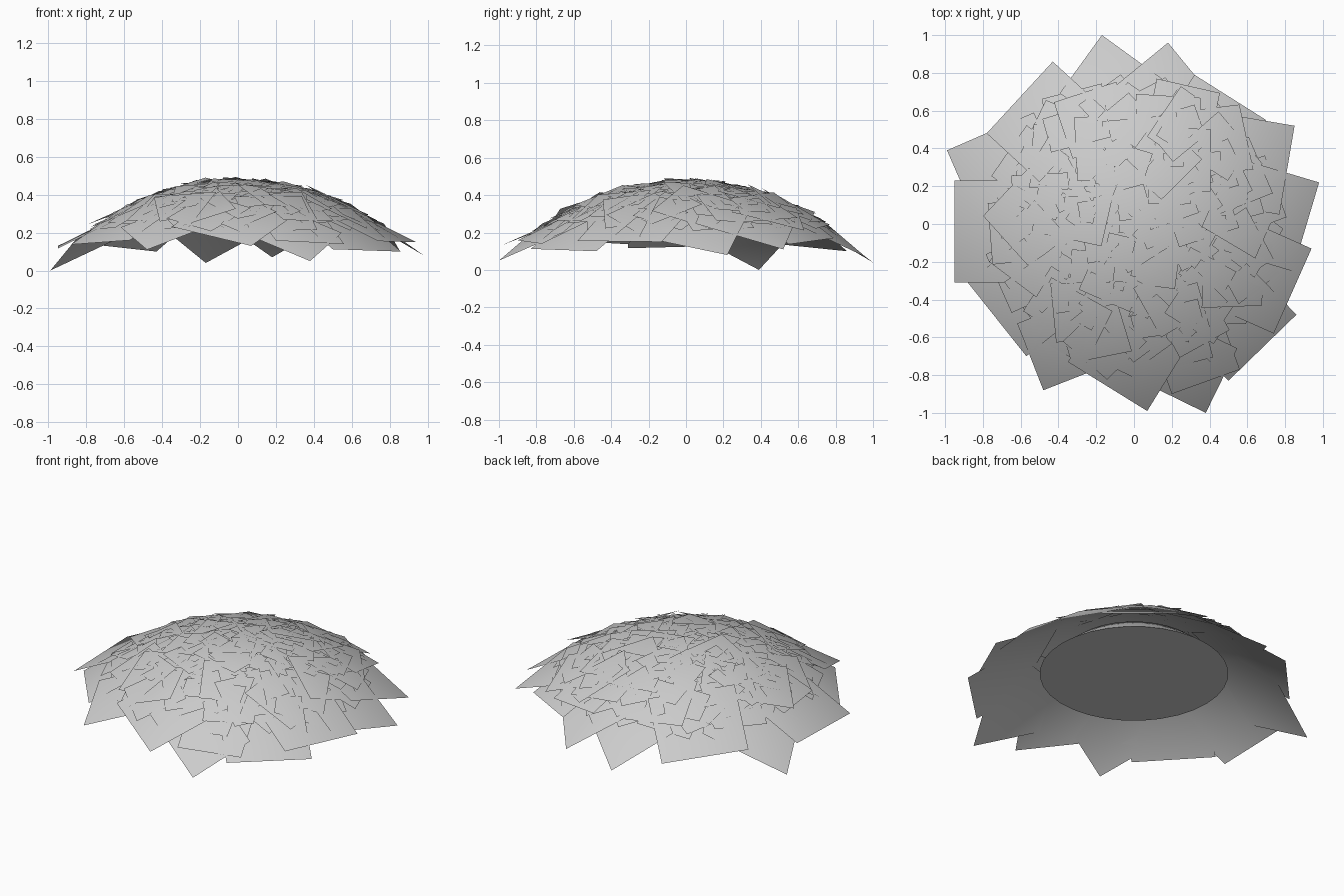
import bpy, bmesh, math, random
from mathutils import Vector, Matrix

if "Cube" in bpy.data.objects:
    bpy.data.objects.remove(bpy.data.objects["Cube"])

random.seed(7)


def height(r):
    # dome profile
    return 0.468 - 0.40 * r * r


def finish(name, quads):
    # separate quads, shaded with the normals of the dome
    verts = [v for q in quads for v in q]
    faces = [tuple(range(i, i + 4)) for i in range(0, len(verts), 4)]
    me = bpy.data.meshes.new(name)
    me.from_pydata(verts, [], faces)
    me.update()
    ob = bpy.data.objects.new(name, me)
    bpy.context.collection.objects.link(ob)
    me.shade_smooth()
    me.normals_split_custom_set_from_vertices(
        [Vector((0.82 * v.x, 0.82 * v.y, 1)).normalized() for v in verts])
    return ob


# Rim leaves: outer corner, second point along its outer edge, corner height
rim = [
    ((-0.95, 0.23), (-0.95, -0.31), 0.13),
    ((-0.99, 0.39), (-0.53, 0.59), 0.00),
    ((-0.43, 0.86), (-0.78, 0.48), 0.10),
    ((-0.17, 1.00), (0.23, 0.71), 0.04),
    ((0.18, 0.96), (0.50, 0.57), 0.07),
    ((0.32, 0.79), (0.70, 0.55), 0.17),
    ((0.85, 0.52), (0.77, 0.05), 0.11),
    ((0.98, 0.22), (0.84, -0.25), 0.08),
    ((0.94, -0.13), (0.74, -0.58), 0.15),
    ((0.86, -0.48), (0.50, -0.83), 0.10),
    ((0.56, -0.77), (0.20, -0.90), 0.14),
    ((0.38, -1.00), (-0.09, -0.77), 0.05),
    ((0.07, -0.99), (-0.35, -0.73), 0.13),
    ((-0.48, -0.88), (-0.02, -0.70), 0.11),
    ((-0.57, -0.70), (-0.88, -0.31), 0.16),
]
quads = []
for a, b, tip in rim:
    a, b = Vector(a), Vector(b)
    e = b - a
    n = Vector((-e.y, e.x))
    if n.dot(a + b) > 0:
        n = -n
    n = n.normalized() * 0.38
    pts = [a, b, b + n, a + n]
    c = sum(pts, Vector((0, 0))) / 4
    radial = c.normalized()
    slope = (tip - height(c.length) + 0.02) / (a - c).dot(radial)
    slope = max(-0.65, min(-0.42, slope))
    z0 = tip - slope * (a - c).dot(radial)
    q = [Vector((p.x, p.y, z0 + slope * (p - c).dot(radial))) for p in pts]
    if (q[1] - q[0]).cross(q[2] - q[0]).z < 0:
        q.reverse()
    quads.append(q)
finish("rim_leaves", quads)

# Overlapping square leaves spiralling over the dome
quads = []
count = 140
for i in range(count):
    r = 0.645 * math.sqrt((i + 0.3) / count)
    t = i * 2.39996
    s = (0.145 + 0.04 * r) * random.uniform(0.85, 1.1)
    c = Vector((r * math.cos(t), r * math.sin(t), height(r) - random.uniform(0, 0.012)))
    up = Vector((0.82 * c.x, 0.82 * c.y, 1))
    up += Vector((random.uniform(-.07, .07), random.uniform(-.07, .07), 0))
    m = up.to_track_quat('Z', 'Y').to_matrix() @ Matrix.Rotation(random.uniform(0, 6.28), 3, 'Z')
    quads.append([c + m @ Vector((x * s, y * s, 0))
                  for x, y in ((-1, -1), (1, -1), (1, 1), (-1, 1))])
finish("dome_leaves", quads)

# Core under the leaves: low dome with a flat base
bm = bmesh.new()
prof = [(0.0, 0.42), (0.2, 0.405), (0.4, 0.355), (0.55, 0.235), (0.0, 0.235)]
vs = [bm.verts.new((r, 0, z)) for r, z in prof]
es = [bm.edges.new((vs[i], vs[i + 1])) for i in range(len(vs) - 1)]
bmesh.ops.spin(bm, geom=vs + es, cent=(0, 0, 0), axis=(0, 0, 1),
               angle=2 * math.pi, steps=32, use_duplicate=False)
bmesh.ops.remove_doubles(bm, verts=bm.verts, dist=1e-4)
bmesh.ops.recalc_face_normals(bm, faces=bm.faces)
me = bpy.data.meshes.new("core")
bm.to_mesh(me)
bm.free()
core = bpy.data.objects.new("core", me)
bpy.context.collection.objects.link(core)
bpy.context.view_layer.objects.active = core
core.select_set(True)
bpy.ops.object.shade_smooth_by_angle(angle=math.radians(35))
